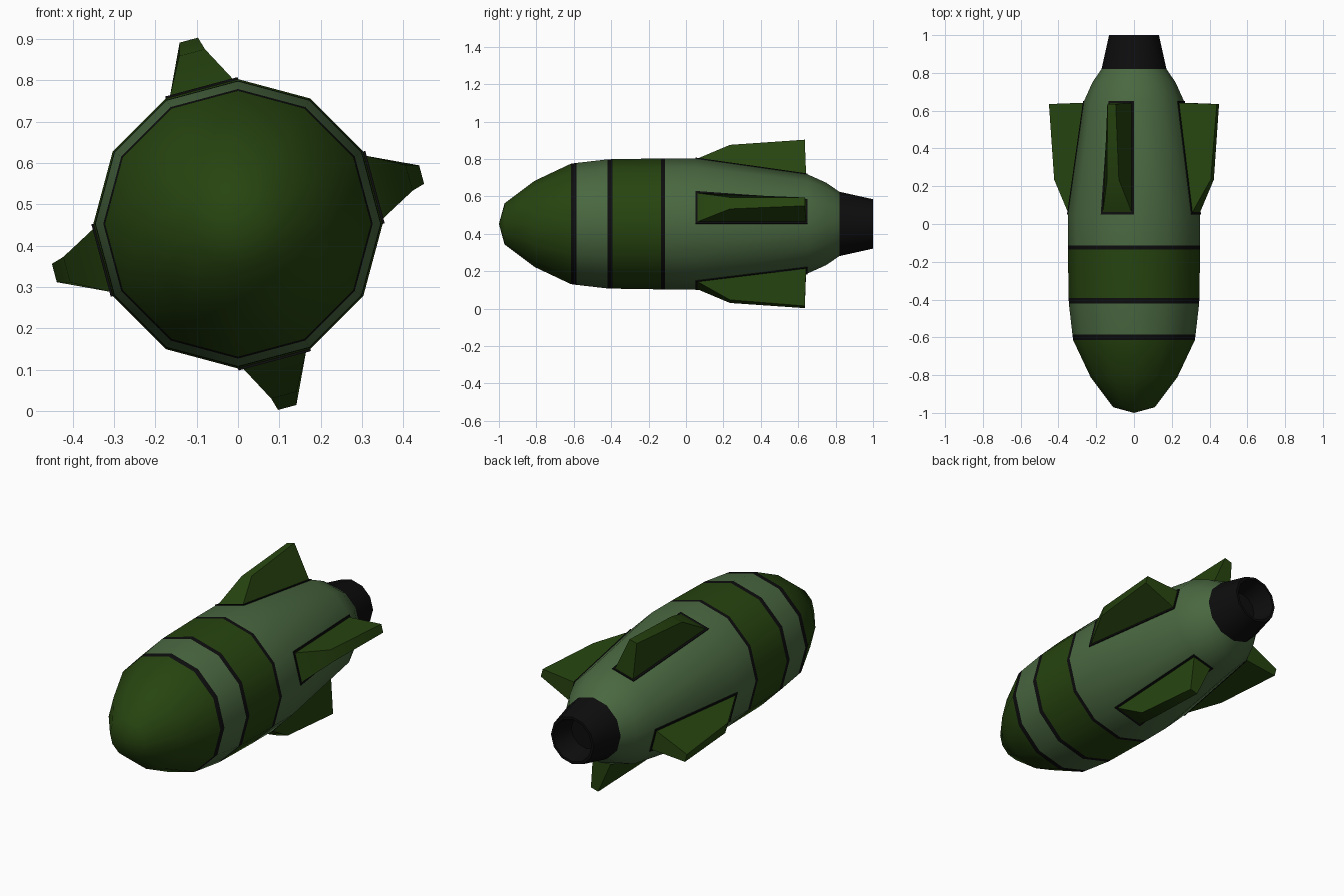
import bpy, bmesh, math
from mathutils import Vector

if "Cube" in bpy.data.objects:
    bpy.data.objects.remove(bpy.data.objects["Cube"])

CZ = 0.453      # height of the body axis
SIDES = 12


def material(name, rgb):
    m = bpy.data.materials.new(name)
    m.diffuse_color = (*rgb, 1)
    m.use_nodes = True
    m.node_tree.nodes["Principled BSDF"].inputs["Base Color"].default_value = m.diffuse_color
    return m


LIGHT = material("light green", (0.068, 0.138, 0.052))
DARK = material("dark green", (0.020, 0.058, 0.005))
BLACK = material("black", (0.004, 0.004, 0.0045))


def finish(name, bm, mats, angle):
    bmesh.ops.recalc_face_normals(bm, faces=bm.faces)
    me = bpy.data.meshes.new(name)
    bm.to_mesh(me)
    bm.free()
    for m in mats:
        me.materials.append(m)
    ob = bpy.data.objects.new(name, me)
    bpy.context.collection.objects.link(ob)
    bpy.ops.object.select_all(action='DESELECT')
    ob.select_set(True)
    bpy.context.view_layer.objects.active = ob
    bpy.ops.object.shade_smooth_by_angle(angle=math.radians(angle))
    return ob


def polar(r, deg, y):
    a = math.radians(deg)
    return Vector((r * math.cos(a), y, CZ + r * math.sin(a)))


def lathe(name, profile, mats, angle):
    """Rings along y; each profile row is (y, radius, material of next band)."""
    bm = bmesh.new()
    rings = []
    for y, r, _ in profile:
        if r == 0:
            rings.append([bm.verts.new((0, y, CZ))] * SIDES)
        else:
            rings.append([bm.verts.new(polar(r, 360 * i / SIDES, y)) for i in range(SIDES)])
    for k in range(len(profile) - 1):
        for i in range(SIDES):
            j = (i + 1) % SIDES
            vs = list(dict.fromkeys([rings[k][i], rings[k][j], rings[k + 1][j], rings[k + 1][i]]))
            bm.faces.new(vs).material_index = profile[k][2]
    return finish(name, bm, mats, angle)


# Body shell with painted bands (0 light, 1 dark, 2 black)
lathe("body", [
    (-1.0, 0, 1), (-0.97, 0.11, 1), (-0.81, 0.23, 1), (-0.615, 0.322, 2),
    (-0.585, 0.326, 0), (-0.42, 0.345, 2), (-0.393, 0.346, 1),
    (-0.135, 0.35, 2), (-0.113, 0.35, 0), (0.05, 0.35, 0),
    (0.65, 0.265, 0), (0.75, 0.22, 0), (0.82, 0.172, 0)],
    [LIGHT, DARK, BLACK], 50)

# Hollow tail nozzle
lathe("tail_nozzle", [
    (0.82, 0.172, 0), (1.0, 0.132, 0), (1.0, 0.118, 0), (0.88, 0.09, 0), (0.88, 0, 0)],
    [BLACK], 35)


def loft(name, lower, upper, mat):
    """Closed block between two quads."""
    bm = bmesh.new()
    a = [bm.verts.new(p) for p in lower]
    b = [bm.verts.new(p) for p in upper]
    bm.faces.new(a)
    bm.faces.new(b)
    for i in range(4):
        j = (i + 1) % 4
        bm.faces.new((a[i], a[j], b[j], b[i]))
    return finish(name, bm, [mat], 30)


# Four tapered fins, each on a thin black base plate
for k in range(4):
    mid = 15 + 90 * k
    n = polar(1, mid, 0) - Vector((0, 0, CZ))
    t = Vector((-n.z, 0, n.x))

    def at(height, side, y):
        return Vector((0, y, CZ)) + n * height + t * side

    seat = [polar(0.35, mid - 15, 0.05), polar(0.35, mid + 15, 0.05),
            polar(0.265, mid + 15, 0.65), polar(0.265, mid - 15, 0.65)]
    plate = [p + n * 0.005 for p in seat]
    loft(f"fin_base_{k + 1}", [p - n * 0.01 for p in seat], plate, BLACK)

    # Inset root of the fin, then its narrow raised crest
    root = [at(0.341, -0.079, 0.062), at(0.341, 0.079, 0.062),
            at(0.259, 0.058, 0.642), at(0.259, -0.058, 0.642)]
    crest = [at(0.429, -0.032, 0.235), at(0.429, 0.032, 0.235),
             at(0.46, 0.023, 0.635), at(0.46, -0.023, 0.635)]
    loft(f"fin_{k + 1}", root, crest, DARK)
